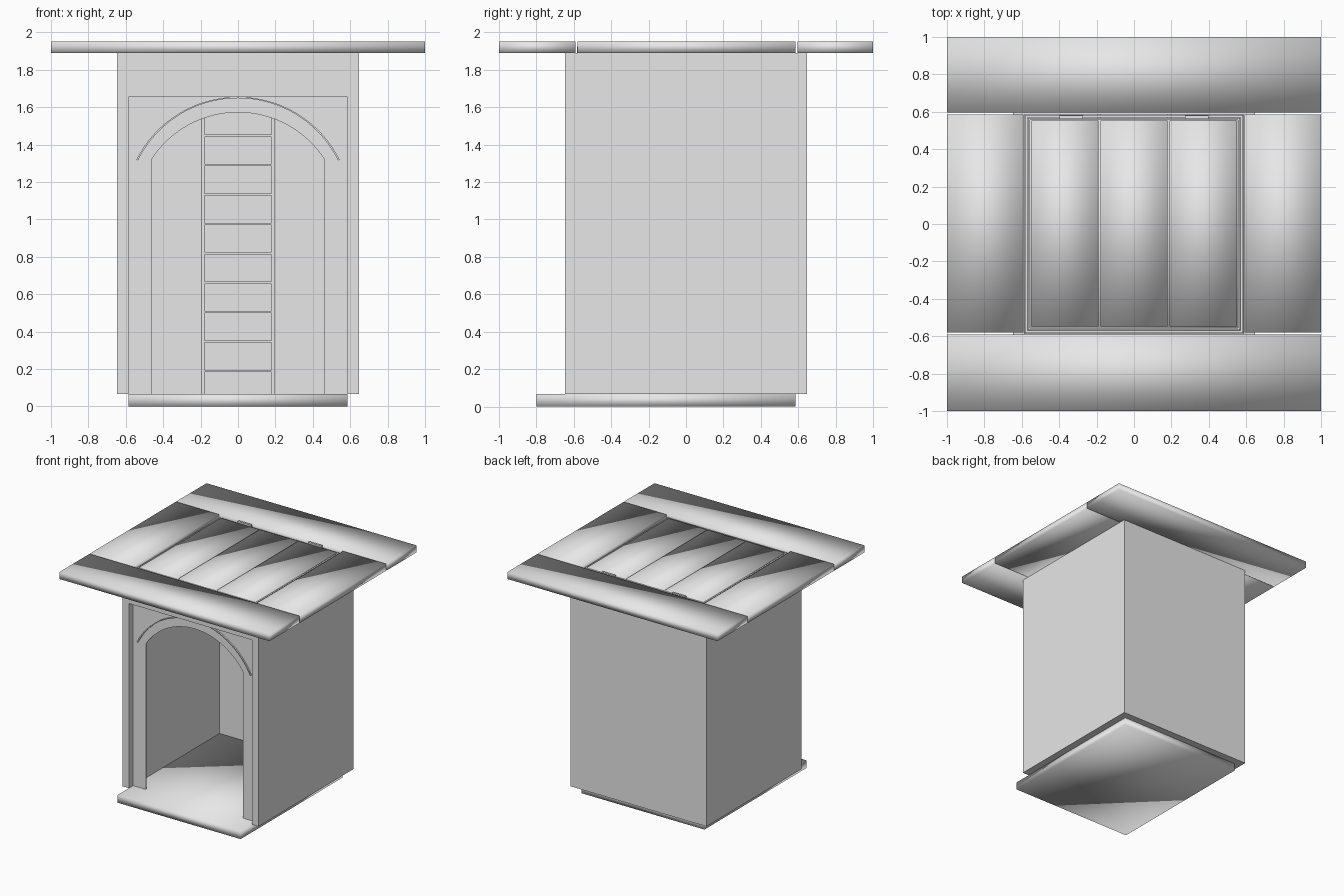
import bpy, bmesh, math
from mathutils import Vector

if "Cube" in bpy.data.objects:
    bpy.data.objects.remove(bpy.data.objects["Cube"])

grey = bpy.data.materials.new("plain grey")
grey.diffuse_color = (0.8, 0.8, 0.8, 1)
grey.use_nodes = True
grey.node_tree.nodes["Principled BSDF"].inputs["Base Color"].default_value = grey.diffuse_color


def finish(name, bm, smooth=False):
    bmesh.ops.recalc_face_normals(bm, faces=bm.faces)
    for f in bm.faces:
        f.smooth = smooth
    me = bpy.data.meshes.new(name)
    bm.to_mesh(me)
    bm.free()
    me.materials.append(grey)
    ob = bpy.data.objects.new(name, me)
    bpy.context.collection.objects.link(ob)
    return ob


def box(name, x, y, z, smooth=False):
    """Box from (min, max) pairs on each axis."""
    bm = bmesh.new()
    bmesh.ops.create_cube(bm, size=1)
    for v in bm.verts:
        v.co = [r[0] if c < 0 else r[1] for c, r in zip(v.co, (x, y, z))]
    return finish(name, bm, smooth)


def extrude(name, points, offset):
    """Closed outline pushed along a vector."""
    bm = bmesh.new()
    face = bm.faces.new([bm.verts.new(p) for p in points])
    new = bmesh.ops.extrude_face_region(bm, geom=[face])["geom"]
    bmesh.ops.translate(bm, vec=Vector(offset),
                        verts=[g for g in new if isinstance(g, bmesh.types.BMVert)])
    return finish(name, bm)


def arc(half, spring, top, y, n=32):
    """Shallow arch from left to right, through its crown."""
    s = top - spring
    r = (half * half + s * s) / (2 * s)
    a = math.asin(half / r)
    return [(r * math.sin(t), y, top - r + r * math.cos(t))
            for t in (-a + 2 * a * i / n for i in range(n + 1))]


OUT, INN = 0.647, 0.585
Z0, Z1 = 0.067, 1.89

# Floor slab with a front step
box("floor", (-INN, INN), (-0.8, INN), (0, Z0), True)

# Side and back walls as one plan outline, then the beam over the front
plan = [(-OUT, -OUT), (OUT, -OUT)]
extrude("walls", [(x, y, Z0) for x, y in (
    (-OUT, -OUT), (-OUT, OUT), (OUT, OUT), (OUT, -OUT),
    (INN, -OUT), (INN, INN), (-INN, INN), (-INN, -OUT))], (0, 0, Z1 - Z0))
box("front_beam", (-INN, INN), (-OUT, -INN), (1.655, Z1))

# Recessed front panel with the arched doorway
py = -0.59
door = [(-0.463, py, Z0)] + arc(0.463, 1.32, 1.572, py) + [(0.463, py, Z0)]
frame = [(INN, py, Z0), (INN, py, 1.656), (-INN, py, 1.656), (-INN, py, Z0)]
extrude("arch_panel", door + frame, (0, 0.008, 0))

# Thin moulding over the arch
outer = arc(0.543, 1.32, 1.655, py - 0.012)
inner = arc(0.535, 1.315, 1.648, py - 0.012)
extrude("arch_moulding", outer + inner[::-1], (0, 0.014, 0))

# Ladder on the inside of the back wall
for side in (-1, 1):
    box("ladder_rail", sorted((side * 0.18, side * 0.195)), (0.555, INN), (Z0, 1.85))
for i in range(11):
    z = 0.19 + i * 0.1572
    box("ladder_rung", (-0.18, 0.18), (0.56, 0.58), (z - 0.006, z + 0.006))

# Roof planks around the central opening
RZ = (Z1, 1.95)
box("roof_plank_front", (-1, 1), (-1, -0.59), RZ, True)
box("roof_plank_back", (-1, 1), (0.595, 1), RZ, True)
for side in (-1, 1):
    box("roof_plank_side", sorted((side * 0.59, side)), (-0.58, 0.585), RZ, True)

# Hatch: a thin stepped rim, three planks and two hinges
for k, (half, wide, top) in enumerate(((0.582, 0.012, 1.925), (0.568, 0.012, 1.935))):
    for s in (-1, 1):
        edge = sorted((s * half, s * (half - wide)))
        box("hatch_rim_side", edge, (-half, half), (Z1, top))
        box("hatch_rim_end", (wide - half, half - wide), edge, (Z1, top))
for i in (-1, 0, 1):
    c = i * 0.369
    box("hatch_plank", (c - 0.18, c + 0.18), (-0.547, 0.553), (Z1, 1.942), True)
for s in (-1, 1):
    c = s * 0.335
    box("hatch_hinge", (c - 0.063, c + 0.063), (0.562, 0.58), (1.92, 1.951))
